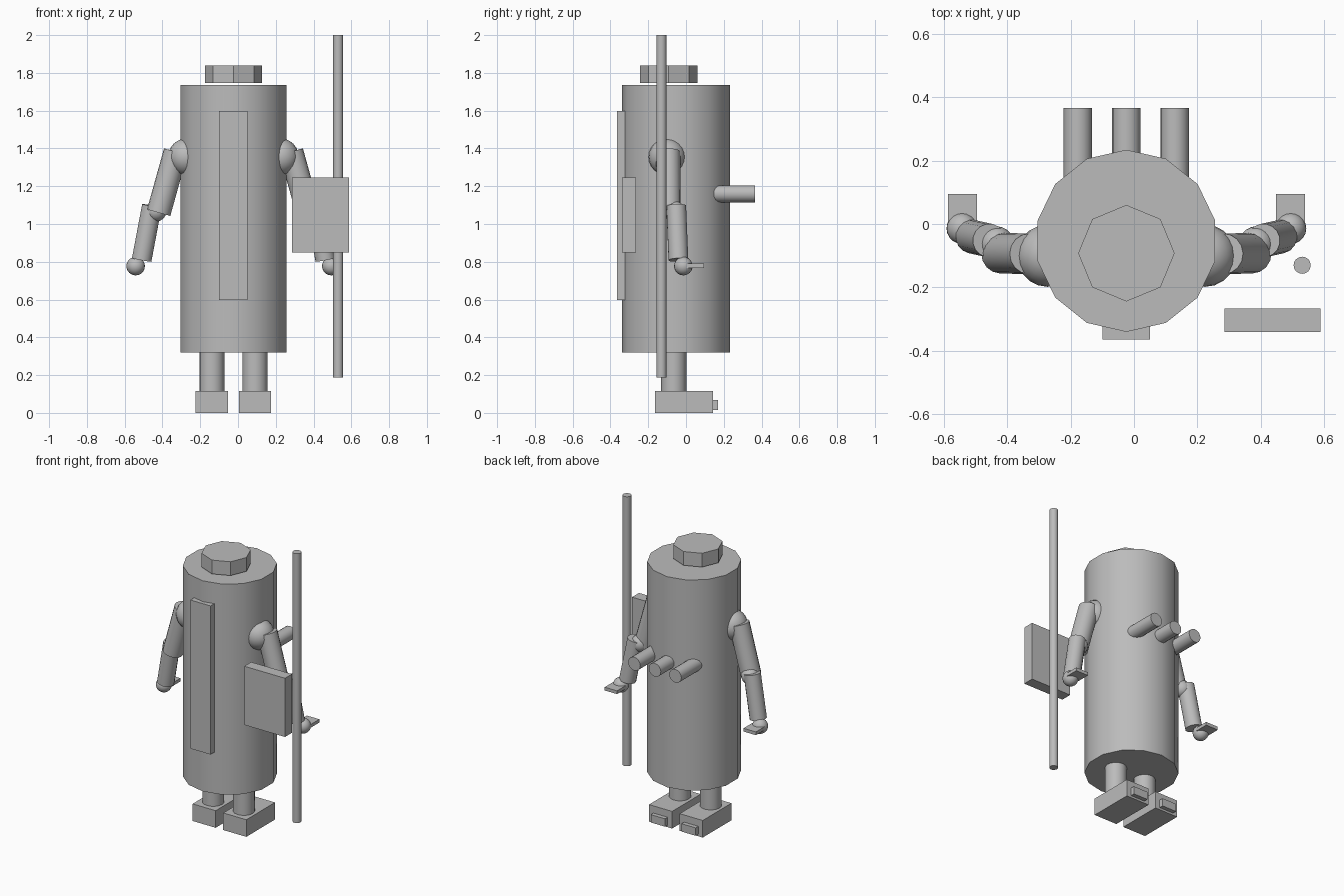
import bpy
import math
from mathutils import Vector

cube = bpy.data.objects.get("Cube")
if cube:
    bpy.data.objects.remove(cube, do_unlink=True)

grey = bpy.data.materials.new("plain grey")
grey.use_nodes = True
grey.diffuse_color = (0.5, 0.5, 0.5, 1)
bsdf = next(n for n in grey.node_tree.nodes if n.type == "BSDF_PRINCIPLED")
bsdf.inputs["Base Color"].default_value = grey.diffuse_color

MID = -0.024  # centre line of the figure


def finish(name, smooth=True):
    obj = bpy.context.object
    obj.name = name
    obj.data.materials.append(grey)
    if smooth:
        bpy.ops.object.shade_smooth_by_angle(angle=math.radians(30))
    return obj


def box(name, low, high):
    low, high = Vector(low), Vector(high)
    bpy.ops.mesh.primitive_cube_add(size=1, location=(low + high) / 2)
    bpy.context.object.scale = high - low
    bpy.ops.object.transform_apply(location=False, rotation=False, scale=True)
    return finish(name, False)


def rod(name, start, end, radius, sides=16):
    start, end = Vector(start), Vector(end)
    axis = end - start
    bpy.ops.mesh.primitive_cylinder_add(
        vertices=sides, radius=radius, depth=axis.length, location=(start + end) / 2,
        rotation=axis.to_track_quat("Z", "Y").to_euler())
    return finish(name)


def ball(name, centre, radius):
    bpy.ops.mesh.primitive_uv_sphere_add(
        segments=20, ring_count=12, radius=radius, location=centre)
    return finish(name)


# Body, head and front panel
rod("body", (MID, -0.053, 0.32), (MID, -0.053, 1.737), 0.287, 14)
rod("head", (MID, -0.092, 1.747), (MID, -0.092, 1.84), 0.152, 8)
box("front_panel", (-0.1, -0.364, 0.597), (0.05, -0.3, 1.597))

# Row of pegs on the back
for i, label in enumerate(("right", "middle", "left")):
    x = MID + (i - 1) * 0.153
    rod(label + "_back_peg", (x, 0.08, 1.16), (x, 0.366, 1.16), 0.045)

# Limbs, mirrored about the centre line
for side, s in (("left", 1), ("right", -1)):
    def at(x, y, z):
        return (MID + s * x, y, z)

    rod(side + "_leg", at(0.114, -0.065, 0.08), at(0.114, -0.065, 0.36), 0.067)
    foot = MID + s * 0.114
    box(side + "_foot", (foot - 0.086, -0.163, 0), (foot + 0.086, 0.142, 0.115))
    box(side + "_heel", (foot - 0.053, 0.12, 0.014), (foot + 0.053, 0.17, 0.067))

    ball(side + "_shoulder", at(0.248, -0.1, 1.355), 0.098)
    rod(side + "_upper_arm", at(0.306, -0.094, 1.383), at(0.396, -0.092, 1.06), 0.064)
    ball(side + "_elbow", at(0.41, -0.062, 1.068), 0.055)
    rod(side + "_forearm", at(0.432, -0.052, 1.096), at(0.486, -0.04, 0.81), 0.053)
    ball(side + "_hand", at(0.518, -0.014, 0.777), 0.049)
    palm = MID + s * 0.517
    box(side + "_palm", (palm - 0.046, 0, 0.768), (palm + 0.046, 0.095, 0.79))

# Carried shield and staff
box("shield", (0.285, -0.34, 0.85), (0.588, -0.266, 1.245))
rod("staff", (0.53, -0.13, 0.187), (0.53, -0.13, 2), 0.027)
